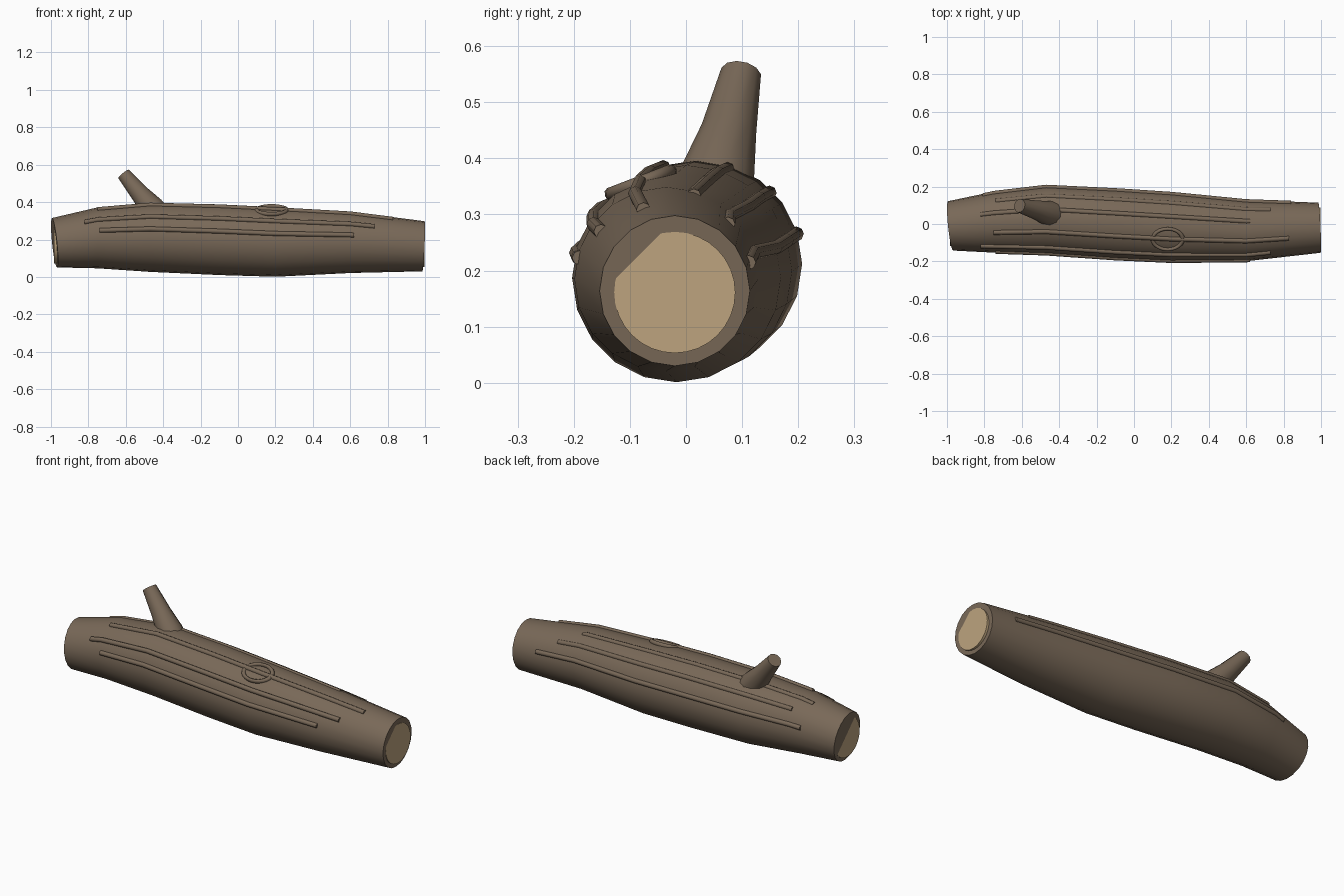
import bpy, bmesh, math
from mathutils import Vector, Matrix

if "Cube" in bpy.data.objects:
    bpy.data.objects.remove(bpy.data.objects["Cube"])


def make_material(name, rgb):
    mat = bpy.data.materials.new(name)
    mat.use_nodes = True
    mat.diffuse_color = (*rgb, 1)
    bsdf = mat.node_tree.nodes["Principled BSDF"]
    bsdf.inputs["Base Color"].default_value = (*rgb, 1)
    bsdf.inputs["Roughness"].default_value = 0.9
    return mat


bark = make_material("bark_brown", (0.19, 0.14, 0.097))
wood = make_material("cut_wood_tan", (0.51, 0.37, 0.21))


def finish(obj, mat, angle=40):
    obj.data.materials.append(mat)
    bpy.ops.object.select_all(action="DESELECT")
    obj.select_set(True)
    bpy.context.view_layer.objects.active = obj
    bpy.ops.object.shade_smooth_by_angle(angle=math.radians(angle))


def loft(name, rings, mat, angle=40):
    """Skin a list of point rings and close both ends."""
    bm = bmesh.new()
    loops = [[bm.verts.new(p) for p in ring] for ring in rings]
    n = len(loops[0])
    for a, b in zip(loops, loops[1:]):
        for i in range(n):
            j = (i + 1) % n
            bm.faces.new((a[i], a[j], b[j], b[i]))
    bm.faces.new(loops[0])
    bm.faces.new(loops[-1])
    bmesh.ops.recalc_face_normals(bm, faces=bm.faces)
    mesh = bpy.data.meshes.new(name)
    bm.to_mesh(mesh)
    bm.free()
    obj = bpy.data.objects.new(name, mesh)
    bpy.context.collection.objects.link(obj)
    finish(obj, mat, angle)
    return obj


def circle(center, axis, radius, sides):
    rot = Vector(axis).to_track_quat("Z", "Y")
    pts = []
    for i in range(sides):
        a = math.tau * i / sides
        pts.append(Vector(center) + rot @ Vector((math.cos(a), math.sin(a), 0)) * radius)
    return pts


# Trunk stations: x, centre y, centre z, radius
STATIONS = [
    (-0.981, -0.01, 0.183, 0.132),
    (-0.75, 0.01, 0.209, 0.163),
    (-0.47, 0.022, 0.212, 0.185),
    (-0.1, 0.0, 0.199, 0.189),
    (0.2, -0.017, 0.187, 0.186),
    (0.6, -0.035, 0.185, 0.164),
    (0.9915, -0.02, 0.164, 0.134),
]


def trunk_at(x):
    for a, b in zip(STATIONS, STATIONS[1:]):
        if x <= b[0]:
            t = (x - a[0]) / (b[0] - a[0])
            return [p + (q - p) * t for p, q in zip(a[1:], b[1:])]
    return STATIONS[-1][1:]


def on_trunk(x, degrees, lift=0.0):
    cy, cz, r = trunk_at(x)
    a = math.radians(degrees)
    return Vector((x, cy + (r + lift) * math.cos(a), cz + (r + lift) * math.sin(a)))


# Trunk, with its two sawn ends slightly slanted
rings = [circle((x, y, z), (1, 0, 0), r, 20) for x, y, z, r in STATIONS]
for ring, station, slant in ((rings[0], STATIONS[0], (-0.0134, -0.0134)),
                             (rings[-1], STATIONS[-1], (-0.006, 0.006))):
    for p in ring:
        p.x += (slant[0] * (p.y - station[1]) + slant[1] * (p.z - station[2])) / station[3]
loft("trunk", rings, bark)

# Square-set wood discs that break through the slanted ends
for name, x, inner, y, z in (("right_cut_face", -0.983, -0.94, -0.01, 0.18),
                             ("left_cut_face", 0.9972, 0.95, -0.02, 0.161)):
    loft(name, [circle((px, y, z), (1, 0, 0), 0.108, 32) for px in (inner, x)], wood)

# Broken branch stub
path = [((-0.42, 0.045, 0.31), 0.075), ((-0.46, 0.057, 0.37), 0.067),
        ((-0.525, 0.076, 0.445), 0.051), ((-0.612, 0.098, 0.55), 0.037)]
axis = Vector(path[-1][0]) - Vector(path[0][0])
loft("branch_stub", [circle(c, axis, r, 12) for c, r in path], bark)

# Bark ridges: angle around trunk, start x, end x
RIDGES = [(17, -0.81, 0.84), (45, -0.74, 0.73), (72, -0.82, 0.62),
          (110, -0.75, 0.83), (143, -0.82, 0.73), (166, -0.74, 0.62)]
for k, (deg, x0, x1) in enumerate(RIDGES):
    xs = [x0] + [s[0] for s in STATIONS if x0 < s[0] < x1] + [x1]
    lift = -0.006 if k in (1, 2) else -0.002
    ridge = [circle(on_trunk(x, deg, lift), (1, 0, 0), 0.013, 8) for x in xs]
    loft(f"bark_ridge_{k + 1}", ridge, bark, 50)

# Knot ring lying on the upper front of the trunk
bpy.ops.mesh.primitive_torus_add(major_segments=24, minor_segments=8,
                                 major_radius=0.08, minor_radius=0.012)
knot = bpy.context.object
knot.name = "knot_ring"
knot.data.transform(Matrix.Translation(on_trunk(0.18, 111, -0.005))
                    @ Matrix.Rotation(math.radians(21), 4, "X")
                    @ Matrix.Diagonal((1, 0.74, 1, 1)))
finish(knot, bark, 60)
